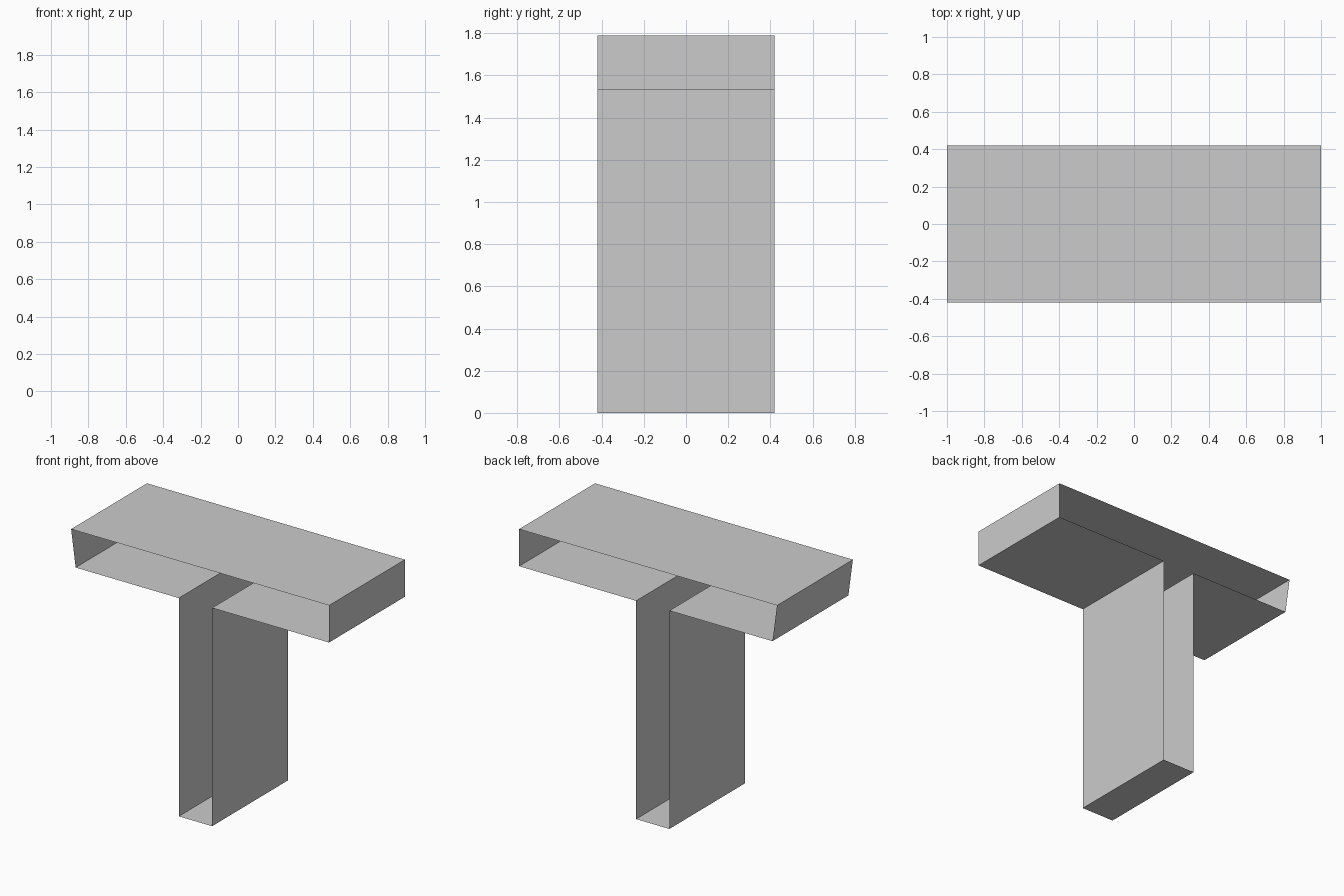
import bpy
import bmesh

if "Cube" in bpy.data.objects:
    bpy.data.objects.remove(bpy.data.objects["Cube"])

HALF_DEPTH = 0.42

# T-shaped outline in the x-z plane; the left end leans in slightly
outline = [(-1.0, 1.79), (1.0, 1.79), (1.0, 1.53), (0.093, 1.53),
           (0.093, 0.0), (-0.165, 0.0), (-0.165, 1.53), (-0.965, 1.53)]

# Thin shell swept front to back, open at both ends
bm = bmesh.new()
front = [bm.verts.new((x, -HALF_DEPTH, z)) for x, z in outline]
back = [bm.verts.new((x, HALF_DEPTH, z)) for x, z in outline]
n = len(outline)
for i in range(n):
    j = (i + 1) % n
    bm.faces.new((front[i], front[j], back[j], back[i]))

mesh = bpy.data.meshes.new("t_shaped_shell")
bm.to_mesh(mesh)
bm.free()
shell = bpy.data.objects.new("t_shaped_shell", mesh)
bpy.context.collection.objects.link(shell)
